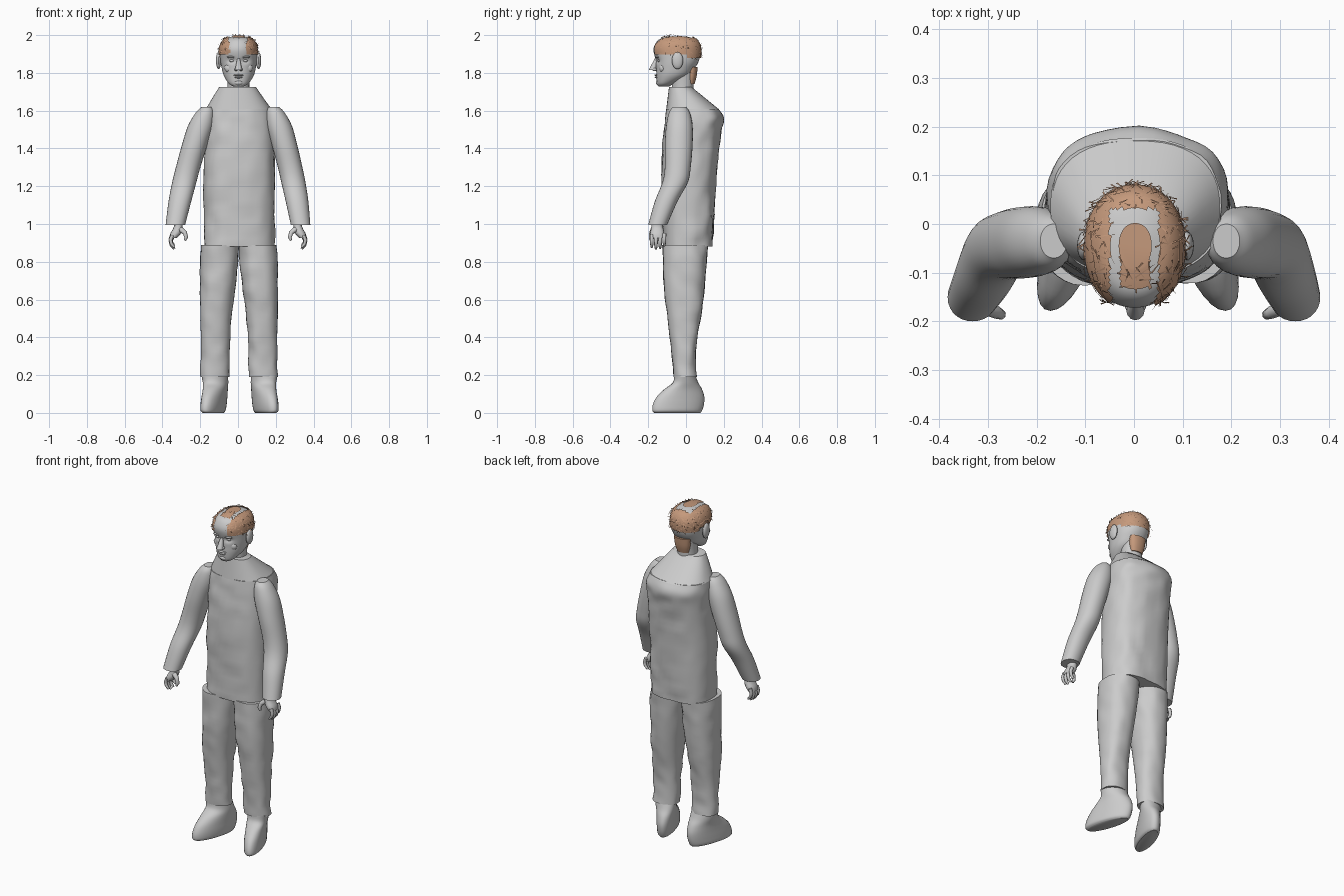
import bpy, bmesh, math, random
from mathutils import Vector, noise

random.seed(4)
if "Cube" in bpy.data.objects:
    bpy.data.objects.remove(bpy.data.objects["Cube"])


def material(name, rgb):
    m = bpy.data.materials.new(name)
    m.use_nodes = True
    m.diffuse_color = (*rgb, 1)
    m.node_tree.nodes["Principled BSDF"].inputs["Base Color"].default_value = (*rgb, 1)
    return m


GREY = material("plain grey", (0.6, 0.6, 0.6))
BROWN = material("hair brown", (0.56, 0.32, 0.2))


def finish(name, bm, mats=(GREY,), angle=40):
    bmesh.ops.recalc_face_normals(bm, faces=bm.faces)
    me = bpy.data.meshes.new(name)
    bm.to_mesh(me)
    bm.free()
    ob = bpy.data.objects.new(name, me)
    bpy.context.collection.objects.link(ob)
    for m in mats:
        me.materials.append(m)
    bpy.ops.object.select_all(action="DESELECT")
    ob.select_set(True)
    bpy.context.view_layer.objects.active = ob
    bpy.ops.object.shade_smooth_by_angle(angle=math.radians(angle))
    return ob


def catmull(a, b, c, d, t):
    return [q + 0.5 * t * (r - p + t * (2 * p - 5 * q + 4 * r - s + t * (3 * (q - r) + s - p)))
            for p, q, r, s in zip(a, b, c, d)]


def loft(sections, power=2.0, sides=32, steps=4, warp=None):
    """Skin over level sections given as (z, x_min, x_max, y_min, y_max)."""
    rows, n = [], len(sections)
    for i in range(n - 1):
        a, d = sections[max(i - 1, 0)], sections[min(i + 2, n - 1)]
        rows += [catmull(a, sections[i], sections[i + 1], d, k / steps) for k in range(steps)]
    rows.append(sections[-1])
    bm, rings = bmesh.new(), []
    for z, x0, x1, y0, y1 in rows:
        ring = []
        for k in range(sides):
            t = math.tau * k / sides
            c, s = math.cos(t), math.sin(t)
            p = Vector(((x0 + x1) / 2 + (x1 - x0) / 2 * math.copysign(abs(c) ** (2 / power), c),
                        (y0 + y1) / 2 + (y1 - y0) / 2 * math.copysign(abs(s) ** (2 / power), s), z))
            ring.append(bm.verts.new(warp(p) if warp else p))
        rings.append(ring)
    for a, b in zip(rings, rings[1:]):
        for k in range(sides):
            j = (k + 1) % sides
            bm.faces.new((a[k], a[j], b[j], b[k]))
    bm.faces.new(rings[0])
    bm.faces.new(rings[-1])
    return bm


def ball(name, centre, radii):
    bm = bmesh.new()
    bmesh.ops.create_uvsphere(bm, u_segments=16, v_segments=10, radius=1)
    for v in bm.verts:
        v.co = Vector([c + r * q for c, r, q in zip(centre, radii, v.co)])
    return finish(name, bm)


def tube(name, points, radii, sides=10):
    cu = bpy.data.curves.new(name, "CURVE")
    cu.dimensions, cu.bevel_depth, cu.bevel_resolution = "3D", 1.0, 2
    cu.use_fill_caps = True
    sp = cu.splines.new("POLY")
    sp.points.add(len(points) - 1)
    for p, co, r in zip(sp.points, points, radii):
        p.co, p.radius = (*co, 1), r
    ob = bpy.data.objects.new(name, cu)
    bpy.context.collection.objects.link(ob)
    cu.materials.append(GREY)
    sp.use_smooth = True


def cloth(amount):
    """Gentle uneven surface of soft fabric."""
    return lambda p: p + Vector((1, 1, 0)) * amount * noise.noise(p * 14)


# Coat body with sloping shoulders and open collar
body = [(0.88, -0.18, 0.195, -0.12, 0.14), (1.05, -0.182, 0.195, -0.125, 0.15),
        (1.3, -0.18, 0.195, -0.13, 0.165), (1.48, -0.178, 0.192, -0.12, 0.185),
        (1.56, -0.178, 0.19, -0.112, 0.198), (1.61, -0.172, 0.18, -0.105, 0.175)]
finish("coat_body", loft(body, 2.5, 48, 6, cloth(0.008)))
yoke = [(1.605, -0.172, 0.18, -0.105, 0.177), (1.66, -0.14, 0.14, -0.098, 0.11),
        (1.725, -0.1, 0.095, -0.09, 0.03)]
finish("coat_yoke", loft(yoke, 2.4, 48, 2))

# Limbs, described for the +x side and repeated on the other
arm = [(1.62, 0.15, 0.205, -0.07, 0.0), (1.59, 0.137, 0.235, -0.09, 0.02),
       (1.52, 0.14, 0.275, -0.105, 0.035), (1.42, 0.17, 0.305, -0.112, 0.035),
       (1.3, 0.205, 0.335, -0.112, 0.025), (1.22, 0.225, 0.353, -0.125, 0.01),
       (1.12, 0.25, 0.37, -0.165, -0.045), (0.995, 0.28, 0.383, -0.2, -0.1)]
leg = [(0.89, 0.0, 0.2, -0.122, 0.115), (0.8, 0.004, 0.205, -0.122, 0.11),
       (0.68, 0.018, 0.206, -0.12, 0.1), (0.55, 0.035, 0.206, -0.105, 0.085),
       (0.4, 0.047, 0.203, -0.085, 0.06), (0.28, 0.05, 0.204, -0.072, 0.052),
       (0.19, 0.052, 0.206, -0.066, 0.054)]
foot = [(0.2, 0.062, 0.198, -0.062, 0.05), (0.16, 0.062, 0.19, -0.07, 0.065),
        (0.125, 0.065, 0.182, -0.115, 0.085), (0.085, 0.068, 0.18, -0.155, 0.097),
        (0.045, 0.07, 0.18, -0.175, 0.095), (0.012, 0.075, 0.178, -0.178, 0.085),
        (0.0, 0.085, 0.165, -0.168, 0.075)]
palm = [(1.02, 0.295, 0.345, -0.18, -0.125), (0.985, 0.293, 0.34, -0.183, -0.122),
        (0.95, 0.302, 0.358, -0.19, -0.115), (0.925, 0.325, 0.362, -0.188, -0.117)]


def toe_out(s):
    return lambda p: p + Vector((-0.3 * s * p.y, 0, 0))


def side_sections(rows, s, shift):
    return [(z, *sorted((s * a + shift(z), s * b + shift(z))), c, d) for z, a, b, c, d in rows]


for s, side in ((1, "left"), (-1, "right")):
    finish(side + "_sleeve", loft(side_sections(arm, s, lambda z: 0.02 * (z - 1)), 2.1, 28, 5))
    finish(side + "_trouser_leg", loft(side_sections(leg, s, lambda z: 0.005), 2.3, 32, 5, cloth(0.006)))
    finish(side + "_shoe", loft(side_sections(foot, s, lambda z: 0.008), 2.1, 28, 4, toe_out(s)))
    finish(side + "_palm", loft(side_sections(palm, s, lambda z: 0), 2.3, 16, 3))
    for i in range(4):
        y = -0.181 + 0.019 * i
        drop = (0.0, -0.008, -0.004, 0.008)[i]
        pts = [(s * x, y + 0.003 * i, z + drop) for x, z in
               ((0.347, 0.94), (0.357, 0.915), (0.352, 0.893), (0.336, 0.876))]
        tube(f"{side}_finger_{i + 1}", pts, (0.011, 0.01, 0.009, 0.006))
    tube(side + "_thumb", [(s * 0.305, -0.172, 0.972), (s * 0.282, -0.182, 0.955),
                           (s * 0.274, -0.186, 0.93), (s * 0.281, -0.188, 0.913)],
         (0.015, 0.013, 0.011, 0.006))

# Neck and head
finish("neck", loft([(1.64, -0.06, 0.06, -0.08, 0.04), (1.74, -0.055, 0.06, -0.075, 0.04),
                     (1.82, -0.06, 0.065, -0.09, 0.05)], 2, 24))
skull = [(1.728, -0.025, 0.03, -0.145, -0.09), (1.745, -0.05, 0.056, -0.153, -0.06),
         (1.785, -0.075, 0.083, -0.157, 0.015), (1.83, -0.087, 0.095, -0.158, 0.05),
         (1.87, -0.094, 0.1, -0.162, 0.07), (1.92, -0.097, 0.1, -0.172, 0.076),
         (1.955, -0.087, 0.092, -0.162, 0.068), (1.98, -0.065, 0.07, -0.138, 0.045),
         (1.993, -0.03, 0.035, -0.09, 0.0)]


def face_shape(p):
    """Press in the eye hollows on the front of the face."""
    q = p.copy()
    for x in (-0.033, 0.038):
        d = ((p.x - x) / 0.022) ** 2 + ((p.z - 1.865) / 0.014) ** 2
        if p.y < -0.08:
            q.y += 0.012 * math.exp(-d)
    return q


finish("head", loft(skull, 2.15, 64, 6, face_shape), angle=60)

# Facial features
bm = bmesh.new()
bmesh.ops.create_cone(bm, cap_ends=True, segments=12, radius1=0.019, radius2=0.007, depth=0.06)
for v in bm.verts:
    low = v.co.z < 0
    v.co = Vector((v.co.x + 0.003, v.co.y * 1.1 - (0.177 if low else 0.158), 1.845 + v.co.z))
finish("nose", bm, angle=60)
ball("chin", (0.003, -0.135, 1.748), (0.028, 0.025, 0.017))
ball("upper_lip", (0.003, -0.155, 1.788), (0.026, 0.013, 0.005))
ball("lower_lip", (0.003, -0.153, 1.777), (0.022, 0.013, 0.006))
for s, side in ((1, "left"), (-1, "right")):
    ball(side + "_brow", (0.003 + s * 0.036, -0.152, 1.884), (0.026, 0.012, 0.006))
    ball(side + "_eye", (0.003 + s * 0.035, -0.14, 1.864), (0.014, 0.011, 0.007))
    ball(side + "_cheek", (0.003 + s * 0.048, -0.125, 1.825), (0.027, 0.018, 0.024))
    ball(side + "_nostril", (0.003 + s * 0.013, -0.167, 1.818), (0.009, 0.013, 0.008))
    ball(side + "_ear", (0.003 + s * 0.106, -0.045, 1.865), (0.014, 0.03, 0.045))


# Hair: thin patchy cap, brown on crown, temples and nape
def is_hair(p):
    if p.y > 0.01 and p.z < 1.9:
        return abs(p.x) < 0.05 and p.z < 1.81 or p.z > 1.875
    if p.z < 1.9:
        return False
    if p.z < 1.965:
        return p.y > -0.125 or abs(p.x) > 0.045
    tongue = abs(p.x - 0.003) < 0.03 and -0.13 < p.y < -0.02
    return tongue or abs(p.x) > 0.05 or p.y > 0.03


def grow(p):
    c = Vector((0.003, -0.045, 1.86))
    return p + (p - c).normalized() * 0.006


cap = loft(skull, 2.15, 64, 6, grow)
bare = [f for f in cap.faces if not is_hair(f.calc_center_median())]
bmesh.ops.delete(cap, geom=bare, context="FACES")
roots = [(f.calc_center_median(), f.normal.copy()) for f in cap.faces]
cap.normal_update()
roots = [(f.calc_center_median(), (f.calc_center_median() - Vector((0.003, -0.045, 1.86))).normalized())
         for f in cap.faces]
finish("hair_cap", cap, (BROWN,))

# Nape hair falling behind the neck
nape = loft([(1.74, -0.035, 0.04, 0.0, 0.045), (1.78, -0.045, 0.05, 0.0, 0.056),
             (1.83, -0.05, 0.055, 0.0, 0.062)], 2.2, 20)
finish("nape_hair", nape, (BROWN,))

# Loose hair slivers lying over the cap
bm = bmesh.new()
for i in range(260):
    p, n = random.choice(roots)
    d = Vector([random.uniform(-1, 1) for _ in range(3)])
    d = (d - n * d.dot(n)).normalized()
    w = n.cross(d) * 0.0018
    r = random.uniform(0.012, 0.028)
    base = p + n * 0.003 - d * r
    tip = p + d * r + n * random.uniform(-0.002, 0.002)
    tip.z = min(tip.z, 2.0)
    bm.faces.new([bm.verts.new(q) for q in (base + w, base - w, tip)])
finish("hair_slivers", bm, (BROWN,))
